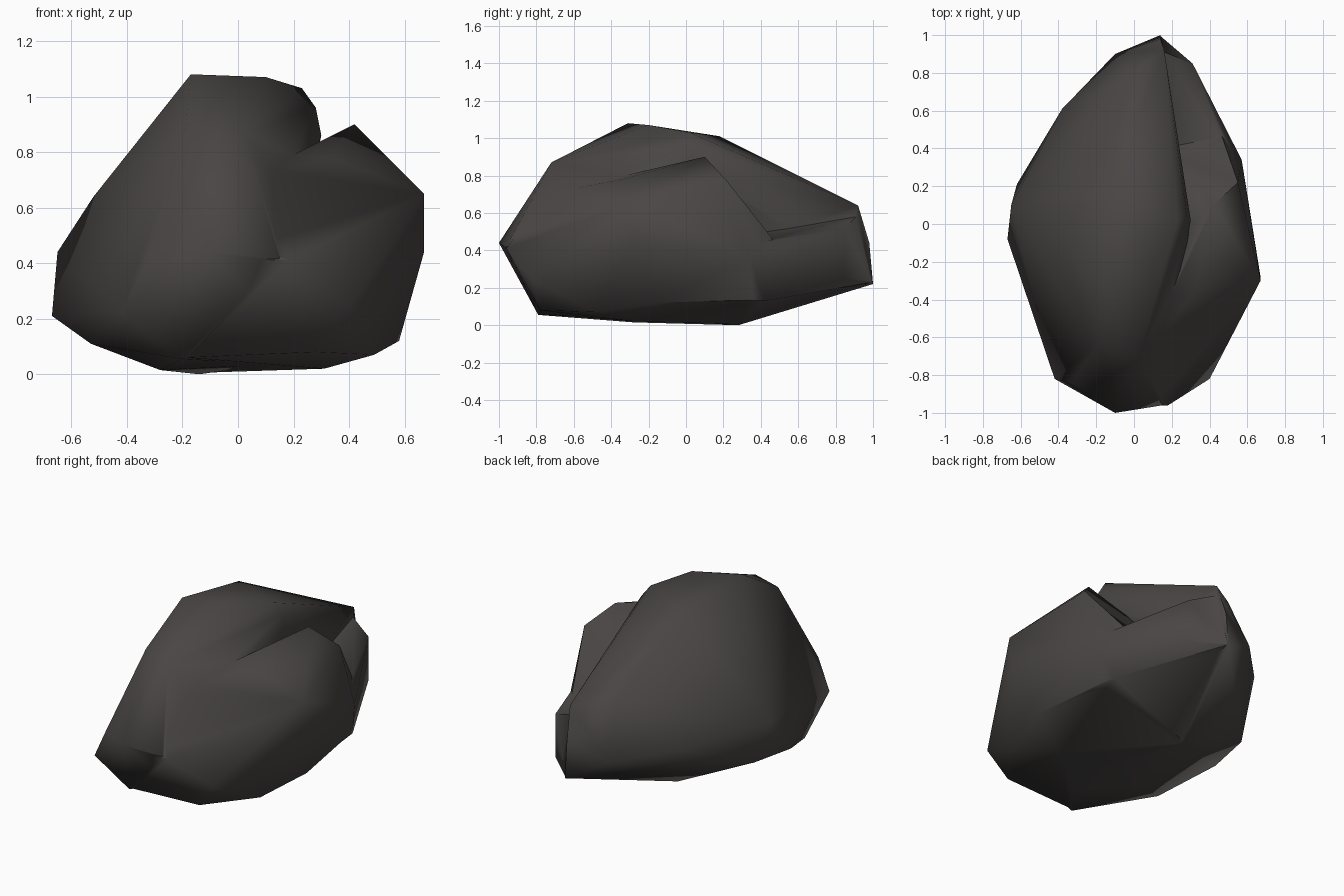
import bpy, bmesh, math

if "Cube" in bpy.data.objects:
    bpy.data.objects.remove(bpy.data.objects["Cube"])

stone = bpy.data.materials.new("dark grey stone")
stone.diffuse_color = (0.066, 0.060, 0.058, 1)
stone.use_nodes = True
stone.node_tree.nodes["Principled BSDF"].inputs["Base Color"].default_value = stone.diffuse_color


def hull(name, pts):
    """Chiselled convex block from its corner points."""
    bm = bmesh.new()
    for p in pts:
        bm.verts.new(p)
    bmesh.ops.convex_hull(bm, input=bm.verts)
    loose = [v for v in bm.verts if not v.link_faces]
    bmesh.ops.delete(bm, geom=loose, context='VERTS')
    bmesh.ops.recalc_face_normals(bm, faces=bm.faces)
    me = bpy.data.meshes.new(name)
    bm.to_mesh(me)
    bm.free()
    me.materials.append(stone)
    ob = bpy.data.objects.new(name, me)
    bpy.context.collection.objects.link(ob)
    return ob


# Tall main mass: crest, left flank, front and back tips
rock = hull("boulder", [
    (-.17, -.31, 1.08), (.10, -.20, 1.07), (-.12, .18, 1.01), (.23, .02, 1.03),
    (.28, .04, .96), (.30, .02, .86), (-.19, -.64, .88), (.02, -.72, .87),
    (-.10, -1.0, .44), (.15, -.96, .42), (-.33, -.84, .40), (-.42, -.82, .22),
    (-.20, -.79, .055), (-.67, -.08, .21), (-.65, .10, .44), (-.52, 0, .64),
    (-.53, -.42, .11), (-.62, .21, .22), (-.38, .61, .38), (-.10, .90, .35),
    (-.05, .77, .68), (.14, .79, .68), (.16, .92, .64), (.14, .98, .44),
    (.14, 1.0, .22), (-.14, .28, 0), (-.28, -.28, .015), (.12, -.3, .035),
])

# Right shoulder: peak, front slope, underside
shoulder = hull("right_shoulder", [
    (.33, -.34, .78), (.42, .10, .90), (.55, .22, .77), (.67, -.30, .65),
    (.67, -.28, .44), (.58, -.15, .12), (.49, -.48, .07), (.28, -.78, .08),
    (.40, -.82, .24), (.18, -.96, .41), (-.10, -.97, .42), (.02, -.76, .70),
    (-.18, -.78, .06), (.57, .34, .36), (.50, .42, .14), (.46, .48, .44),
    (.31, -.28, .02), (-.14, .28, .005), (.10, .4, .5),
])

# Low back right ledge below the crest
ledge = hull("back_ledge", [
    (.56, .30, .42), (.57, .34, .36), (.46, .48, .44), (.31, .85, .52),
    (.31, .85, .25), (.14, .995, .23), (.16, .91, .58), (.50, .42, .13),
    (-.12, .28, .01), (.10, .30, .50), (.56, -.15, .13),
])

# Fuse the masses into one surface
bpy.context.view_layer.objects.active = rock
for part in (shoulder, ledge):
    mod = rock.modifiers.new("fuse", 'BOOLEAN')
    mod.operation = 'UNION'
    mod.solver = 'EXACT'
    mod.object = part
    bpy.ops.object.modifier_apply(modifier=mod.name)
    bpy.data.objects.remove(part, do_unlink=True)

# Soft shading across the worn facets
rock.select_set(True)
bpy.ops.object.shade_smooth_by_angle(angle=math.radians(60))
